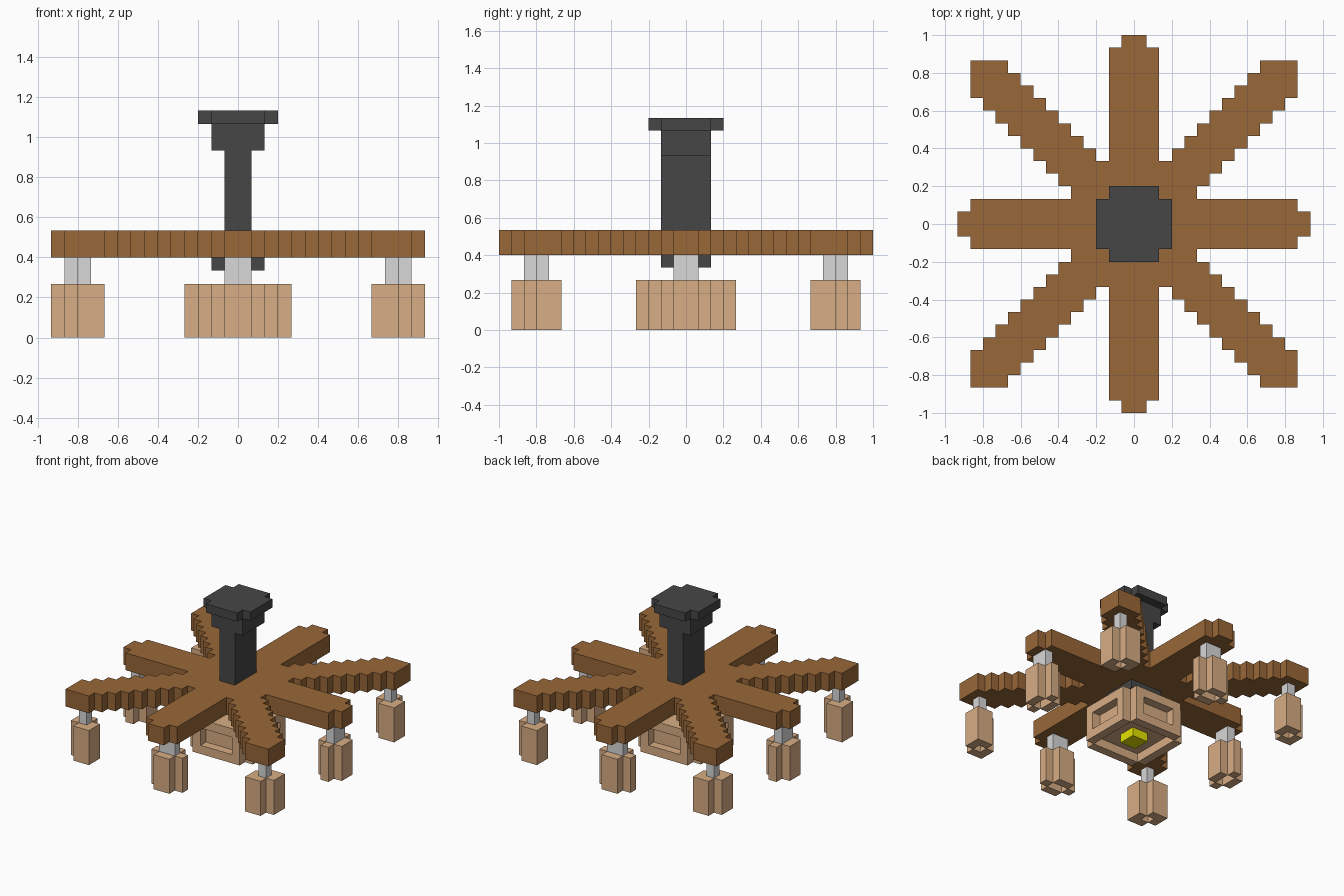
import bpy, bmesh

cube = bpy.data.objects.get("Cube")
if cube:
    bpy.data.objects.remove(cube, do_unlink=True)

U = 1 / 15  # size of one block


def material(name, rgb):
    lin = [(c / 255 / 12.92) if c < 11 else ((c / 255 + 0.055) / 1.055) ** 2.4 for c in rgb]
    m = bpy.data.materials.new(name)
    m.use_nodes = True
    m.diffuse_color = (*lin, 1)
    m.node_tree.nodes["Principled BSDF"].inputs["Base Color"].default_value = (*lin, 1)
    return m


WOOD = material("brown wood", (153, 103, 56))
DARK = material("dark metal", (70, 70, 70))
GREY = material("light grey metal", (216, 216, 216))
TAN = material("tan shade", (216, 174, 133))
YELLOW = material("yellow bulb", (228, 226, 0))


def rect(x0, x1, y0, y1):
    return {(i, j) for i in range(x0, x1) for j in range(y0, y1)}


def square(r):
    """Cells of a centred square reaching r blocks each way."""
    return rect(-r, r, -r, r)


def notched(r):
    """Centred square without its four corner cells."""
    return square(r) - {(i, j) for i in (-r, r - 1) for j in (-r, r - 1)}


def turn(cells, quarter):
    """Rotate cells about the middle by quarter turns."""
    for _ in range(quarter):
        cells = {(-1 - j, i) for i, j in cells}
    return cells


def build(name, mat, layers):
    """Stack layers of (cells, bottom, top), drawing only the outer faces."""
    bm = bmesh.new()
    for cells, z0, z1 in layers:
        def face(pts):
            bm.faces.new([bm.verts.new((x * U, y * U, z * U)) for x, y, z in pts])
        for i, j in cells:
            ring = [(i, j), (i + 1, j), (i + 1, j + 1), (i, j + 1)]
            face([(x, y, z1) for x, y in ring])
            face([(x, y, z0) for x, y in reversed(ring)])
            for k, (di, dj) in enumerate([(0, -1), (1, 0), (0, 1), (-1, 0)]):
                if (i + di, j + dj) not in cells:
                    a, b = ring[k], ring[(k + 1) % 4]
                    face([(*a, z0), (*b, z0), (*b, z1), (*a, z1)])
    bmesh.ops.remove_doubles(bm, verts=bm.verts, dist=1e-5)
    bmesh.ops.dissolve_limit(bm, angle_limit=0.01, verts=bm.verts, edges=bm.edges)
    me = bpy.data.meshes.new(name)
    bm.to_mesh(me)
    bm.free()
    me.materials.append(mat)
    bpy.context.collection.objects.link(bpy.data.objects.new(name, me))


# Eight wooden arms: four straight with stepped tips, four diagonal staircases
arms = rect(-13, 13, -2, 2) | rect(-14, 14, -1, 1) | rect(-2, 2, -14, 14) | rect(-1, 1, -15, 15)
for i in range(13):
    for j in range(13):
        if abs(i - j) <= 2:
            arms |= {(a, b) for a in (i, -1 - i) for b in (j, -1 - j)}
build("arms", WOOD, [(arms, 6, 8)])

# Central column with ceiling cap, and the mount under the arms
build("column", DARK, [(rect(-1, 1, -2, 2), 8, 14), (square(2), 14, 16)])
build("ceiling_cap", DARK, [(notched(3), 16, 17)])
build("lower_mount", DARK, [(square(2), 5, 6), (square(1), 4, 5)])

# Large central shade: open bottom, recessed side panels, full top
outer = notched(4)
panels = (rect(-2, 2, -4, 4) | rect(-4, 4, -2, 2)) - square(3)
build("center_shade", TAN, [(outer - square(3), 0, 1), (outer - panels, 1, 3), (outer, 3, 4)])
build("center_bulb", YELLOW, [(square(1), 0, 1)])

# Small hanging shades with hollow bottoms, under the straight and diagonal arms
straight_hole = rect(-1, 1, -13, -12)
straight = rect(-1, 1, -14, -11) | rect(-2, 2, -13, -12)
corner_hole = {(11, -12)}
corner = rect(10, 13, -13, -10) - {(12, -13), (10, -11)}
for q, (side, diagonal) in enumerate([("front", "front_left"), ("left", "back_left"),
                                      ("back", "back_right"), ("right", "front_right")]):
    for place, shape, hole in ((side, straight, straight_hole), (diagonal, corner, corner_hole)):
        shape, hole = turn(shape, q), turn(hole, q)
        build(place + "_shade", TAN, [(shape - hole, 0, 1), (shape, 1, 4)])
        build(place + "_hanger", GREY, [(hole, 4, 6)])
